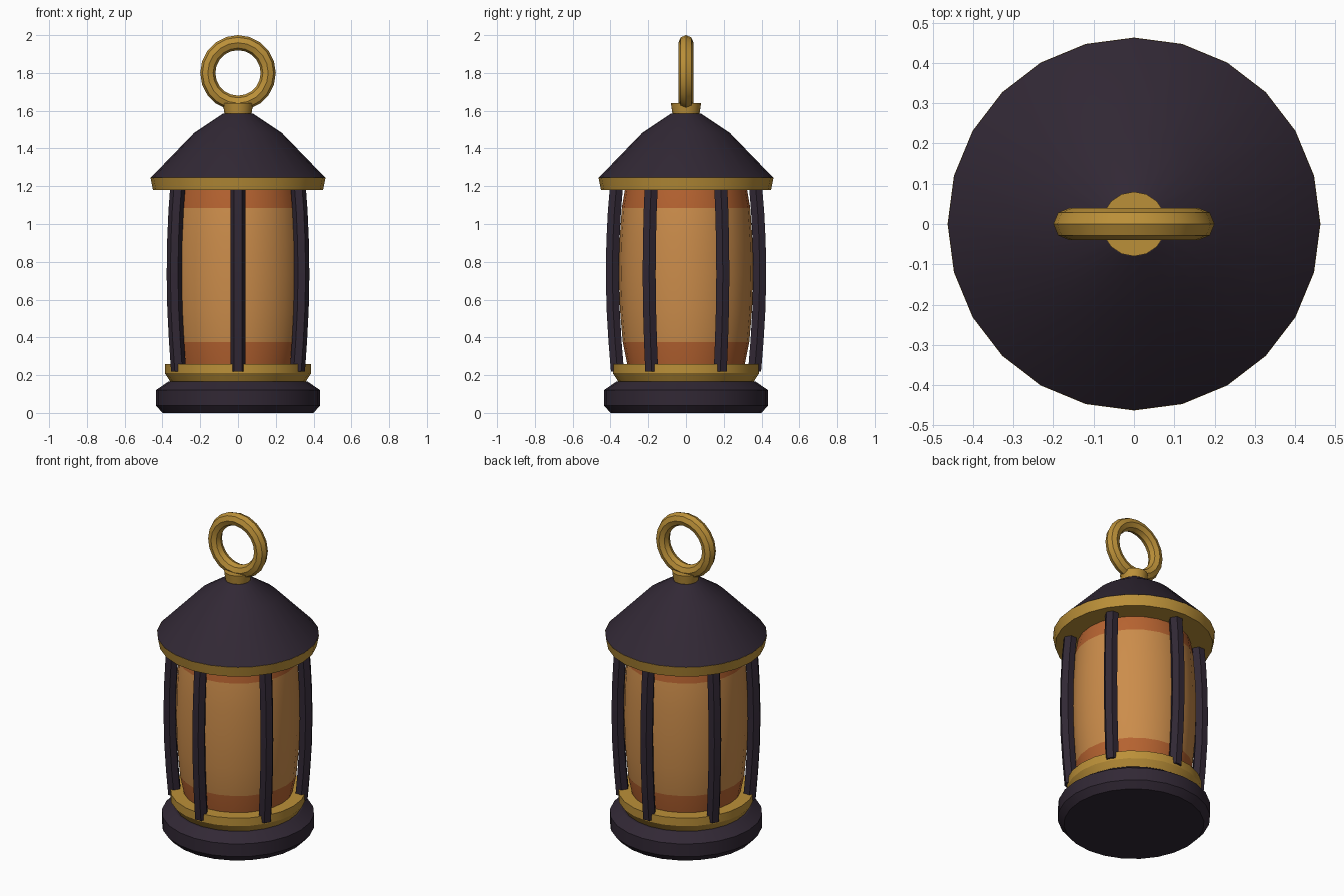
import bpy
import math
from math import sin, cos, pi

cube = bpy.data.objects.get("Cube")
if cube:
    bpy.data.objects.remove(cube, do_unlink=True)


def material(name, rgb):
    m = bpy.data.materials.new(name)
    m.use_nodes = True
    m.diffuse_color = (*rgb, 1)
    m.node_tree.nodes["Principled BSDF"].inputs["Base Color"].default_value = (*rgb, 1)
    return m


iron = material("dark iron", (0.031, 0.021, 0.035))
brass = material("brass", (0.50, 0.28, 0.040))
glow = material("amber glass", (0.60, 0.265, 0.070))
ember = material("deep orange glass", (0.47, 0.125, 0.030))


def loft(name, rings, mats, closed=False):
    """Skin a list of equal-length point rings, capped unless closed."""
    n, count = len(rings[0]), len(rings)
    verts = [p for ring in rings for p in ring]
    faces = []
    for i in range(count if closed else count - 1):
        a, b = i * n, (i + 1) % count * n
        faces += [(a + j, a + (j + 1) % n, b + (j + 1) % n, b + j) for j in range(n)]
    if not closed:
        faces += [tuple(reversed(range(n))), tuple(range((count - 1) * n, count * n))]
    mesh = bpy.data.meshes.new(name)
    mesh.from_pydata(verts, [], faces)
    for m in mats:
        mesh.materials.append(m)
    obj = bpy.data.objects.new(name, mesh)
    bpy.context.collection.objects.link(obj)
    bpy.ops.object.select_all(action="DESELECT")
    obj.select_set(True)
    bpy.context.view_layer.objects.active = obj
    bpy.ops.object.mode_set(mode="EDIT")
    bpy.ops.mesh.select_all(action="SELECT")
    bpy.ops.mesh.normals_make_consistent(inside=False)
    bpy.ops.object.mode_set(mode="OBJECT")
    bpy.ops.object.shade_smooth_by_angle(angle=math.radians(28))
    return obj


def circle(r, z, n, x=0, y=0):
    return [(x + r * cos(2 * pi * k / n), y + r * sin(2 * pi * k / n), z) for k in range(n)]


def lathe(name, profile, *mats, sides=24):
    return loft(name, [circle(r, z, sides) for r, z in profile], mats)


# Base and collar
lathe("base", [(0.40, 0), (0.435, 0.04), (0.435, 0.12), (0.37, 0.165)], iron)
lathe("collar", [(0.355, 0.16), (0.387, 0.21), (0.387, 0.26)], brass)

# Barrel-shaped glass with darker bands at both ends
glass = lathe("glass", [(0.31, 0.25), (0.335, 0.375), (0.35, 0.55), (0.356, 0.73),
                        (0.352, 0.91), (0.34, 1.085), (0.322, 1.19)], glow, ember)
for face in glass.data.polygons:
    face.material_index = 0 if 0.375 < face.center.z < 1.085 else 1

# Roof, brim and knob
lathe("roof_brim", [(0.45, 1.18), (0.463, 1.245)], brass)
lathe("roof", [(0.463, 1.244), (0.23, 1.485), (0.08, 1.585)], iron)
lathe("knob", [(0.07, 1.57), (0.08, 1.64)], brass, sides=16)

# Six bowed hexagonal bars
bow = [(0.363, 0.22), (0.376, 0.38), (0.386, 0.55), (0.39, 0.73),
       (0.387, 0.91), (0.379, 1.07), (0.367, 1.21)]
for k in range(6):
    bar = loft(f"bar_{k + 1}", [circle(0.04, z, 6, y=-r) for r, z in bow], [iron])
    bar.rotation_euler.z = k * pi / 3

# Carrying ring, upright and facing the front
rings = []
for i in range(20):
    a = 2 * pi * i / 20
    rings.append([((0.16 + 0.04 * cos(b)) * cos(a), 0.04 * sin(b),
                   1.80 + (0.16 + 0.04 * cos(b)) * sin(a))
                  for b in (2 * pi * j / 8 for j in range(8))])
loft("carrying_ring", rings, [brass], closed=True)
